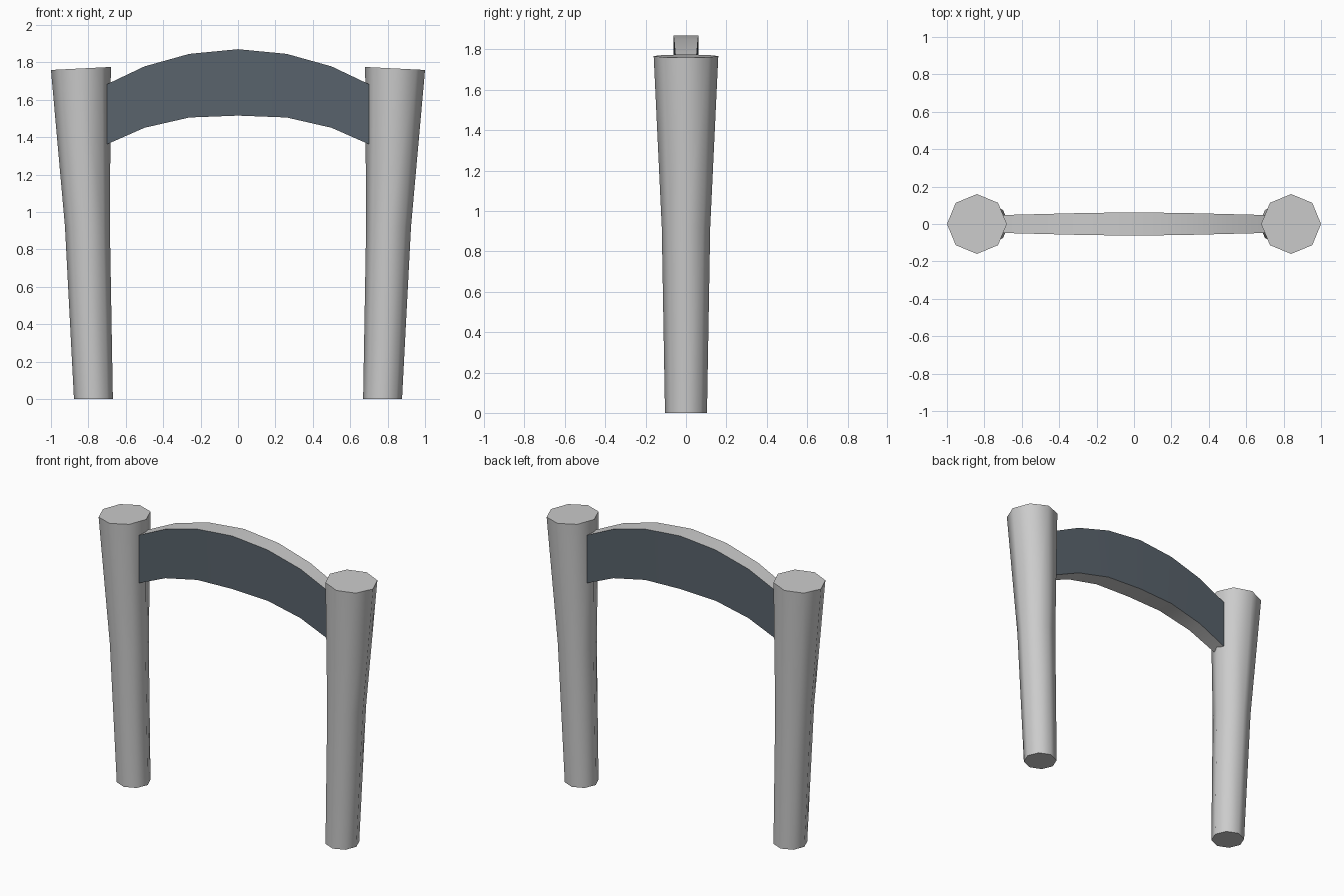
import bpy, bmesh, math

cube = bpy.data.objects.get("Cube")
if cube:
    bpy.data.objects.remove(cube, do_unlink=True)


def material(name, color):
    mat = bpy.data.materials.new(name)
    mat.use_nodes = True
    mat.diffuse_color = (*color, 1)
    mat.node_tree.nodes["Principled BSDF"].inputs["Base Color"].default_value = (*color, 1)
    return mat


grey = material("light grey", (0.6, 0.6, 0.6))
slate = material("dark slate", (0.1, 0.125, 0.15))


def loft(name, sections, materials):
    """Skin a closed solid over a list of equal-sized loops of points."""
    bm = bmesh.new()
    rings = [[bm.verts.new(p) for p in pts] for pts in sections]
    n = len(rings[0])
    for a, b in zip(rings, rings[1:]):
        for i in range(n):
            j = (i + 1) % n
            bm.faces.new((a[i], a[j], b[j], b[i]))
    bm.faces.new(rings[0])
    bm.faces.new(rings[-1])
    bmesh.ops.recalc_face_normals(bm, faces=bm.faces)
    mesh = bpy.data.meshes.new(name)
    bm.to_mesh(mesh)
    bm.free()
    for mat in materials:
        mesh.materials.append(mat)
    obj = bpy.data.objects.new(name, mesh)
    bpy.context.collection.objects.link(obj)
    bpy.ops.object.select_all(action='DESELECT')
    obj.select_set(True)
    bpy.context.view_layer.objects.active = obj
    bpy.ops.object.shade_smooth_by_angle(angle=math.radians(60))
    return obj


# Flared eight-sided posts: centre x, height, radius, tilt of each ring
POST = [(0.773, 0, 0.104, 0), (0.805, 0.92, 0.12, 0), (0.84, 1.767, 0.16, 0.05)]


def post_ring(side, cx, z, r, tilt):
    ring = []
    for i in range(8):
        a = i * math.tau / 8
        dx = r * math.cos(a)
        ring.append((side * (cx + dx), r * math.sin(a), z - tilt * dx))
    return ring


for side, label in ((1, "left_post"), (-1, "right_post")):
    loft(label, [post_ring(side, *row) for row in POST], [grey])

# Arched crossbeam: x, bottom, top, half depth from centre to end
HALF = [(0, 1.515, 1.87, 0.062), (0.26, 1.505, 1.845, 0.059),
        (0.5, 1.45, 1.778, 0.053), (0.7, 1.362, 1.683, 0.048)]
stations = [(-x, *rest) for x, *rest in HALF[:0:-1]] + HALF
beam = loft("arched_beam",
            [[(x, -d, lo), (x, d, lo), (x, d, hi), (x, -d, hi)] for x, lo, hi, d in stations],
            [grey, slate])

# Slate on the front and back of the beam
for face in beam.data.polygons:
    face.material_index = int(abs(face.normal.y) > 0.7)
